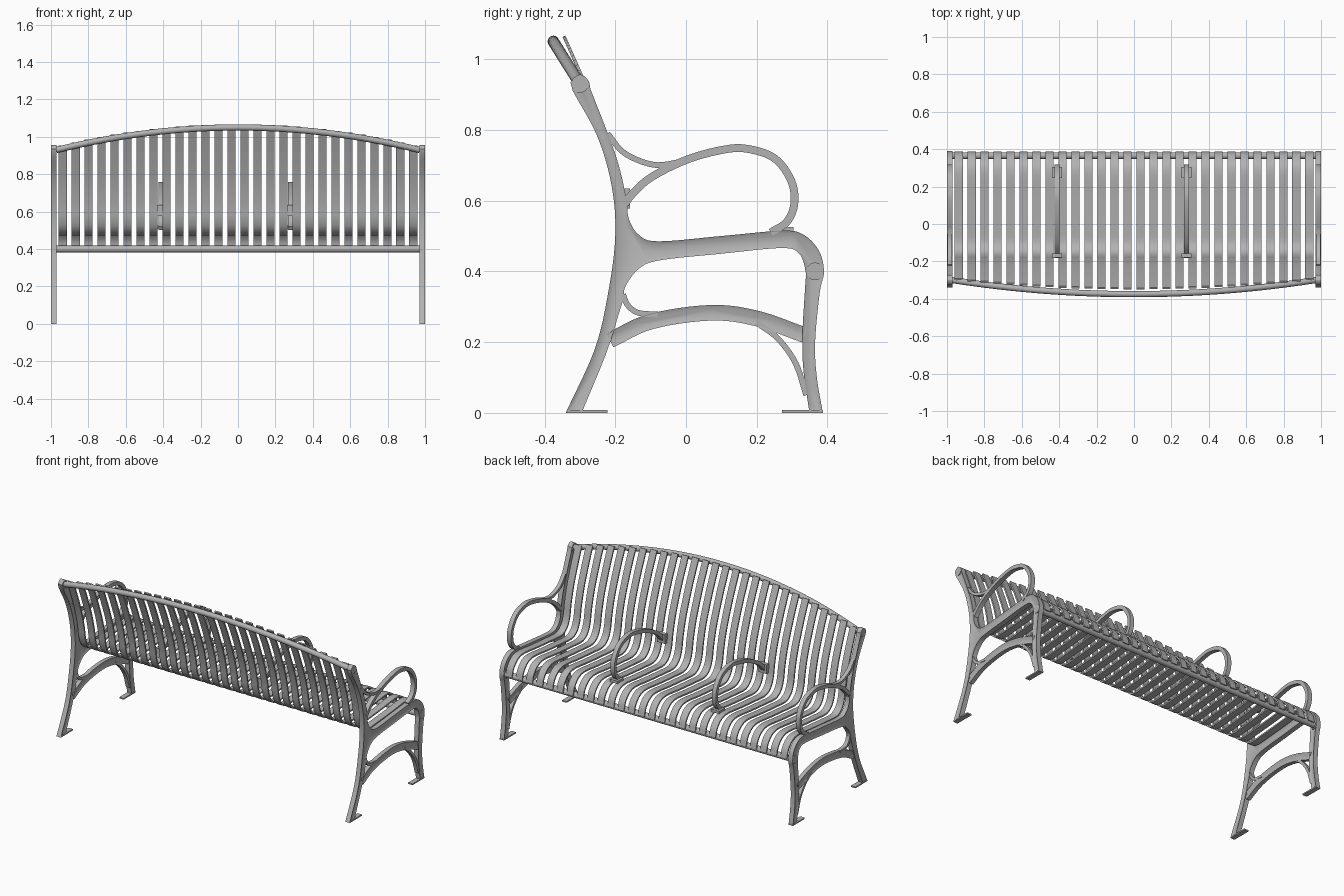
import bpy, bmesh, math
from mathutils import Vector

cube = bpy.data.objects.get("Cube")
if cube:
    bpy.data.objects.remove(cube, do_unlink=True)

GREY = (0.45, 0.45, 0.45, 1)
metal = bpy.data.materials.new("grey_metal")
metal.use_nodes = True
metal.diffuse_color = GREY
for node in metal.node_tree.nodes:
    if node.type == 'BSDF_PRINCIPLED':
        node.inputs["Base Color"].default_value = GREY


def smooth(points, steps=6):
    """Catmull-Rom curve through 2D points."""
    p = [Vector(q) for q in points]
    p = [2 * p[0] - p[1]] + p + [2 * p[-1] - p[-2]]
    out = []
    for a, b, c, d in zip(p, p[1:], p[2:], p[3:]):
        for i in range(steps):
            t = i / steps
            out.append(0.5 * (2 * b + (c - a) * t + (2 * a - 5 * b + 4 * c - d) * t**2
                              + (3 * b - a - 3 * c + d) * t**3))
    return out + [p[-2]]


def band(path, half):
    """Closed outline of a strip of constant width along a path."""
    left, right = [], []
    for i, q in enumerate(path):
        d = (path[min(i + 1, len(path) - 1)] - path[max(i - 1, 0)]).normalized()
        n = Vector((-d.y, d.x)) * half
        left.append(q + n)
        right.append(q - n)
    return left + right[::-1]


def finish(name, bm):
    me = bpy.data.meshes.new(name)
    bm.to_mesh(me)
    bm.free()
    me.materials.append(metal)
    me.shade_smooth()
    me.set_sharp_from_angle(angle=math.radians(35))
    ob = bpy.data.objects.new(name, me)
    bpy.context.collection.objects.link(ob)
    return ob


def prism(name, outline, x, width, rim=0):
    """Side outline (y, z) extruded along x; rim leaves a raised edge on both sides."""
    bm = bmesh.new()
    lo = [bm.verts.new((x - width / 2, q[0], q[1])) for q in outline]
    hi = [bm.verts.new((x + width / 2, q[0], q[1])) for q in outline]
    sides = [bm.faces.new(lo), bm.faces.new(hi[::-1])]
    for i in range(len(lo)):
        j = (i + 1) % len(lo)
        bm.faces.new((lo[j], lo[i], hi[i], hi[j]))
    bmesh.ops.recalc_face_normals(bm, faces=bm.faces)
    if rim:
        bmesh.ops.inset_individual(bm, faces=sides, thickness=rim, depth=-0.005,
                                   use_even_offset=True)
    return finish(name, bm)


def box(name, x, width, y0, y1, z0, z1):
    return prism(name, [(y0, z0), (y1, z0), (y1, z1), (y0, z1)], x, width)


def tube(name, path, radius, sides=16):
    """Round bar along a path that runs mostly along x."""
    bm = bmesh.new()
    rings = []
    for i, q in enumerate(path):
        d = (path[min(i + 1, len(path) - 1)] - path[max(i - 1, 0)]).normalized()
        u = d.cross(Vector((0, 0, 1))).normalized()
        v = u.cross(d)
        angles = [math.tau * k / sides for k in range(sides)]
        rings.append([bm.verts.new(q + radius * (u * math.cos(a) + v * math.sin(a)))
                      for a in angles])
    for r, s in zip(rings, rings[1:]):
        for k in range(sides):
            m = (k + 1) % sides
            bm.faces.new((r[k], r[m], s[m], s[k]))
    bm.faces.new(rings[0])
    bm.faces.new(rings[-1])
    bmesh.ops.recalc_face_normals(bm, faces=bm.faces)
    return finish(name, bm)


# Side shapes of the end frame
back_edge = [(-.34, 0), (-.258, .18), (-.22, .34), (-.2, .5), (-.21, .64), (-.25, .78), (-.32, .91)]
top_cap = [(-.327, .935), (-.3, .957), (-.274, .937)]
front_edge = [(-.27, .915), (-.225, .8), (-.19, .7), (-.168, .6), (-.162, .55), (-.135, .505),
              (-.08, .485), (.1, .5), (.27, .515), (.33, .505), (.375, .46), (.39, .4),
              (.378, .34), (.365, .2), (.37, .1), (.387, 0)]
inner_edge = [(.349, 0), (.332, .12), (.329, .22), (.337, .36), (.338, .4), (.32, .45), (.27, .466),
              (.1, .45), (-.07, .432), (-.13, .41), (-.17, .36), (-.178, .32), (-.19, .28),
              (-.225, .17), (-.295, 0)]
frame = smooth(back_edge) + smooth(top_cap) + smooth(front_edge) + smooth(inner_edge)

arch = band(smooth([(-.215, .205), (-.1, .258), (.07, .283), (.2, .267), (.335, .22)]), .022)
arm = band(smooth([(-.172, .59), (-.155, .615), (-.1, .665), (0, .715), (.1, .743), (.17, .747),
                   (.25, .72), (.298, .655), (.306, .59), (.285, .54), (.24, .51)]), .011)
braces = {
    "upper_arm_brace": [(-.222, .79), (-.175, .735), (-.1, .703), (-.04, .705), (.03, .725)],
    "rear_arch_brace": [(-.178, .335), (-.165, .305), (-.135, .283), (-.08, .278)],
    "front_arch_brace": [(.2, .255), (.26, .21), (.31, .14), (.34, .05)],
}

# End frames, mirrored left and right
for side, s in (("left", 1), ("right", -1)):
    x = s * .985
    prism(side + "_end_frame", frame, x, .03, rim=.009)
    prism(side + "_lower_arch", arch, x, .026, rim=.013)
    prism(side + "_armrest", arm, x, .028)
    for name, pts in braces.items():
        prism(side + "_" + name, band(smooth(pts), .008), x, .024)
    box(side + "_rear_foot", x, .03, -.335, -.222, 0, .008)
    box(side + "_front_foot", x, .03, .272, .387, 0, .008)
    for name, y, z in (("top_rail_boss", -.3, .93), ("front_rail_boss", .365, .4)):
        tube(side + "_" + name, [Vector((x - .0145, y, z)), Vector((x + .0145, y, z))], .025, 24)


# Rails: arched top tube and straight front tube
def rise(x):
    return 1 - (x / .97) ** 2


xs = [.97 * (i / 16 - 1) for i in range(33)]
tube("top_rail", [Vector((x, -.3 - .075 * rise(x), .93 + .12 * rise(x))) for x in xs], .0165)
tube("front_rail", [Vector((-.97, .365, .4)), Vector((.97, .365, .4))], .018)

# Bent slats, taller toward the middle
seat_path = [(-.285, .93), (-.25, .84), (-.215, .74), (-.19, .64), (-.176, .56), (-.15, .505),
             (-.1, .477), (0, .482), (.14, .494), (.27, .507), (.33, .493), (.37, .45), (.384, .4)]
COUNT, PITCH = 28, .0694
for i in range(COUNT):
    x = (i - (COUNT - 1) / 2) * PITCH
    top = .945 + .12 * rise(x)
    path = [Vector((-.285 - .445 * (top - .93), top))] + smooth(seat_path)
    prism("slat_%02d" % (i + 1), band(path, .0045), x, .043)

# Middle armrests with their mounting brackets
for name, x in (("right_middle", -.412), ("left_middle", .28)):
    prism(name + "_armrest", arm, x, .027)
    box(name + "_back_bracket", x, .054, -.18, -.158, .578, .635)
    box(name + "_seat_bracket", x, .054, .247, .304, .508, .525)
